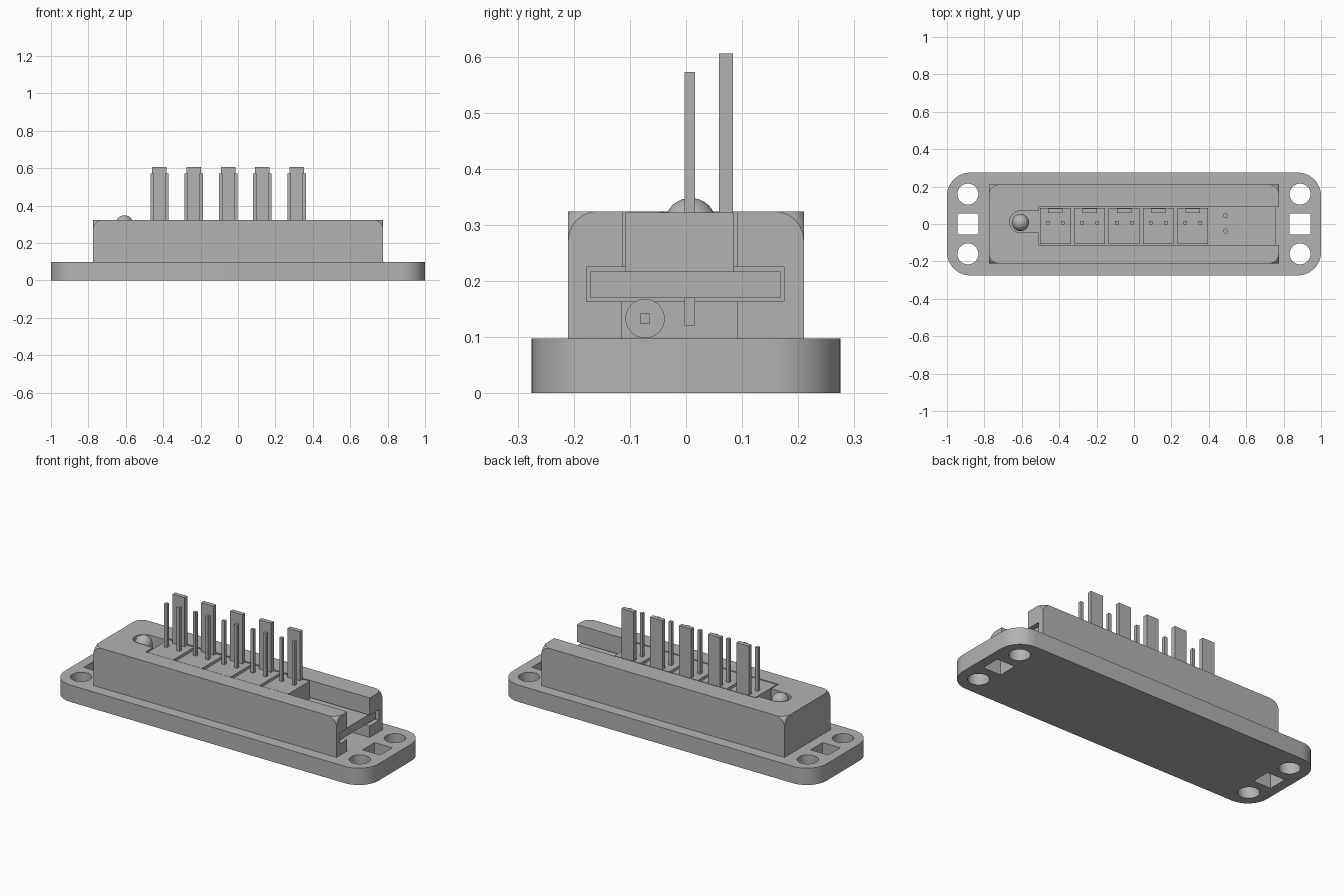
import bpy
import bmesh
from math import radians
from mathutils import Matrix

if "Cube" in bpy.data.objects:
    bpy.data.objects.remove(bpy.data.objects["Cube"])

grey = bpy.data.materials.new("plain_grey")
grey.use_nodes = True
tone = (0.45, 0.45, 0.45, 1)
grey.diffuse_color = tone
grey.node_tree.nodes["Principled BSDF"].inputs["Base Color"].default_value = tone


def finish(name, bm):
    bmesh.ops.recalc_face_normals(bm, faces=bm.faces)
    mesh = bpy.data.meshes.new(name)
    bm.to_mesh(mesh)
    bm.free()
    mesh.materials.append(grey)
    obj = bpy.data.objects.new(name, mesh)
    bpy.context.collection.objects.link(obj)
    return obj


def box_mesh(x, y, z):
    bm = bmesh.new()
    bmesh.ops.create_cube(bm, size=1)
    for v in bm.verts:
        for i, (low, high) in enumerate((x, y, z)):
            v.co[i] = high if v.co[i] > 0 else low
    return bm


def box(name, x, y, z):
    return finish(name, box_mesh(x, y, z))


def rod(name, centre, radius, length, axis="Z", sides=32):
    bm = bmesh.new()
    turn = Matrix.Rotation(radians(90), 4, "Y") if axis == "X" else Matrix()
    bmesh.ops.create_cone(bm, cap_ends=True, segments=sides, radius1=radius,
                          radius2=radius, depth=length,
                          matrix=Matrix.Translation(centre) @ turn)
    return finish(name, bm)


def activate(obj):
    bpy.ops.object.select_all(action="DESELECT")
    obj.select_set(True)
    bpy.context.view_layer.objects.active = obj


def cut(obj, cutter):
    mod = obj.modifiers.new("cut", "BOOLEAN")
    mod.operation = "DIFFERENCE"
    mod.solver = "EXACT"
    mod.object = cutter
    activate(obj)
    bpy.ops.object.modifier_apply(modifier=mod.name)
    bpy.data.objects.remove(cutter)


def smooth(obj):
    activate(obj)
    bpy.ops.object.shade_smooth_by_angle(angle=radians(30))


FLOOR, TOP = 0.097, 0.324

# Mounting plate with rounded corners and fixing holes
bm = box_mesh((-1, 1), (-0.275, 0.275), (0, FLOOR))
uprights = [e for e in bm.edges if abs(e.verts[0].co.z - e.verts[1].co.z) > 0.01]
bmesh.ops.bevel(bm, geom=uprights, offset=0.125, segments=10, profile=0.5, affect="EDGES")
plate = finish("mounting_plate", bm)
for side in (-1, 1):
    mid = side * 0.888
    for y in (-0.16, 0.16):
        cut(plate, rod("hole", (mid, y, 0.05), 0.056, 0.3))
    cut(plate, box("square_hole", (mid - 0.056, mid + 0.056), (-0.055, 0.055), (-0.1, 0.2)))
smooth(plate)

# Housing with rounded top corners
bm = box_mesh((-0.775, 0.775), (-0.21, 0.21), (0.09, TOP))
corners = [v for v in bm.verts if v.co.z > 0.2]
bmesh.ops.bevel(bm, geom=corners, offset=0.052, segments=6, profile=0.5, affect="VERTICES")
housing = finish("housing", bm)

# Channel open at one end: top opening, board slot, lower space, lamp pocket
cut(housing, box("top_opening", (-0.51, 0.9), (-0.113, 0.092), (0.2, 0.4)))
cut(housing, box("board_slot", (-0.71, 0.9), (-0.177, 0.175), (0.163, 0.225)))
cut(housing, box("lower_space", (-0.51, 0.9), (-0.115, 0.091), (0.05, 0.19)))
cut(housing, box("lamp_passage", (-0.607, -0.45), (-0.046, 0.07), (0.2, 0.4)))
cut(housing, rod("lamp_pocket", (-0.607, 0.012, 0.3), 0.058, 0.2))
smooth(housing)

# Circuit board with two small holes
board = box("circuit_board", (-0.7, 0.757), (-0.17, 0.168), (0.17, 0.217))
for y in (-0.038, 0.045):
    cut(board, rod("board_hole", (0.49, y, 0.2), 0.011, 0.2, sides=16))

# Row of connectors, each with a tall tab and two pins
for n in range(5):
    x = -0.42 + n * 0.1835
    box(f"connector_{n + 1}", (x - 0.082, x + 0.082), (-0.108, 0.085), (0.217, TOP - 0.002))
    box(f"connector_tab_{n + 1}", (x - 0.039, x + 0.039), (0.059, 0.084), (0.3, 0.605))
    for side in (-1, 1):
        p = x + side * 0.04
        box(f"pin_{n + 1}", (p - 0.009, p + 0.009), (-0.003, 0.016), (0.121, 0.572))

# Domed lamp
smooth(rod("lamp_body", (-0.607, 0.008, 0.258), 0.046, 0.082))
bm = bmesh.new()
bmesh.ops.create_uvsphere(bm, u_segments=32, v_segments=16, radius=0.046,
                          matrix=Matrix.Translation((-0.607, 0.008, 0.302)))
smooth(finish("lamp_dome", bm))

# Cylindrical component with square lead under the board
smooth(rod("component_body", (0.2, -0.073, 0.133), 0.035, 0.2, axis="X"))
box("component_lead", (0.05, 0.35), (-0.082, -0.064), (0.124, 0.142))
